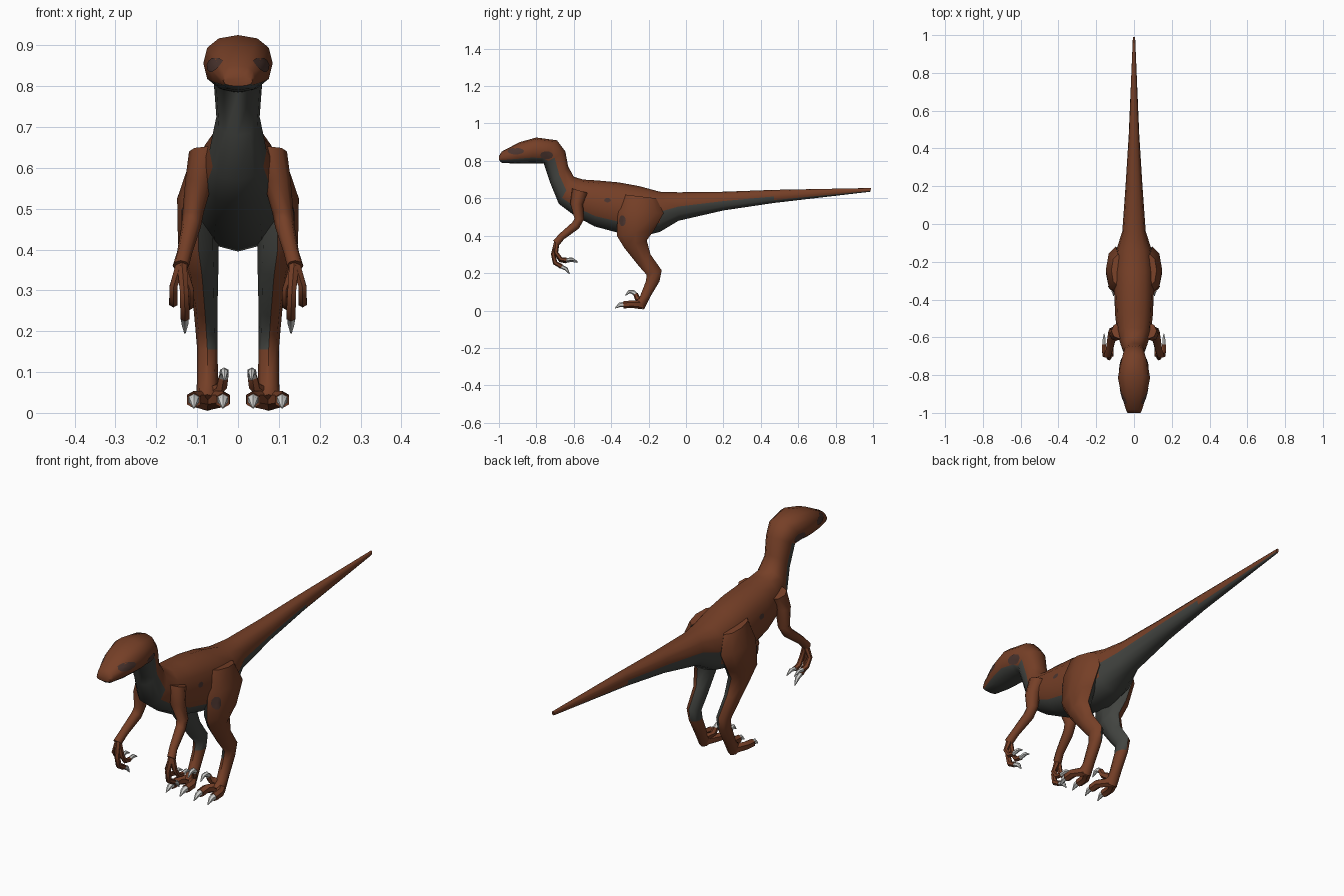
import bpy, bmesh, math
from mathutils import Vector
from mathutils.bvhtree import BVHTree

cube = bpy.data.objects.get("Cube")
if cube:
    bpy.data.objects.remove(cube, do_unlink=True)


def material(name, rgb):
    mat = bpy.data.materials.new(name)
    mat.use_nodes = True
    mat.diffuse_color = (*rgb, 1)
    bsdf = mat.node_tree.nodes["Principled BSDF"]
    bsdf.inputs["Base Color"].default_value = (*rgb, 1)
    bsdf.inputs["Roughness"].default_value = 0.8
    return mat


BROWN = material("brown hide", (.18, .05, .02))
GREY = material("grey belly", (.055, .058, .052))
SPOT = material("dark brown spot", (.07, .035, .028))
CLAW = material("white claw", (.65, .65, .63))
trees = []


def finish(name, bm, mats, angle=50):
    mesh = bpy.data.meshes.new(name)
    bm.to_mesh(mesh)
    obj = bpy.data.objects.new(name, mesh)
    bpy.context.collection.objects.link(obj)
    for mat in mats:
        mesh.materials.append(mat)
    bpy.ops.object.select_all(action='DESELECT')
    obj.select_set(True)
    bpy.context.view_layer.objects.active = obj
    bpy.ops.object.shade_smooth_by_angle(angle=math.radians(angle))
    return obj


def loft(name, rings, sides, mats, rule=None, boxy=1.0):
    """Skin rings of (x, front or top yz, back or bottom yz, half width)."""
    bm = bmesh.new()
    loops = []
    for x, a, b, w in rings:
        a, b = Vector((x, *a)), Vector((x, *b))
        loop = []
        for k in range(sides):
            t = math.pi / 2 + math.tau * k / sides
            c, s = (math.copysign(abs(v) ** boxy, v) for v in (math.cos(t), math.sin(t)))
            loop.append(bm.verts.new((a + b) / 2 + (a - b) / 2 * s + Vector((w * c, 0, 0))))
        loops.append(loop)
    sector = {}
    for i, (p, q) in enumerate(zip(loops, loops[1:])):
        for k in range(sides):
            j = (k + 1) % sides
            face = bm.faces.new((p[k], p[j], q[j], q[k]))
            sector[face] = (i, math.sin(math.pi / 2 + math.tau * (k + .5) / sides))
    for loop in (loops[0], loops[-1]):
        bm.faces.new(loop)
    bmesh.ops.recalc_face_normals(bm, faces=bm.faces)
    if rule:
        for face, (i, height) in sector.items():
            face.material_index = int(rule(face, i, height))
    trees.append(BVHTree.FromBMesh(bm))
    obj = finish(name, bm, mats)
    bm.free()
    return obj


def tube(name, path, sides, mat):
    """Round limb along points of (x, y, z, radius)."""
    rings = []
    for i, (x, y, z, r) in enumerate(path):
        p, q = path[max(i - 1, 0)], path[min(i + 1, len(path) - 1)]
        d = Vector((q[1] - p[1], q[2] - p[2])).normalized() * r
        rings.append((x, (y - d.y, z + d.x), (y + d.y, z - d.x), r))
    return loft(name, rings, sides, [mat])


# Body from tail tip to snout: top point, bottom point, half width
body = [
    ((.99, .655), (.985, .635), .006),
    ((.47, .645), (.47, .575), .028),
    ((.2, .635), (.2, .535), .045),
    ((-.04, .632), (-.04, .48), .062),
    ((-.14, .635), (-.14, .42), .095),
    ((-.25, .665), (-.24, .395), .105),
    ((-.36, .685), (-.36, .415), .105),
    ((-.47, .695), (-.49, .45), .1),
    ((-.55, .7), (-.6, .51), .09),
    ((-.6, .715), (-.68, .57), .07),
    ((-.63, .77), (-.725, .68), .053),
    ((-.645, .85), (-.76, .785), .06),
    ((-.69, .91), (-.785, .787), .072),
    ((-.8, .925), (-.83, .787), .085),
    ((-.89, .9), (-.91, .785), .068),
    ((-.985, .85), (-.985, .79), .042),
    ((-1, .825), (-.998, .8), .036),
]


def belly(face, i, height):
    deep = i in (1, 2, 3, 9, 10)
    return height < (0 if deep else -.5)


loft("body", [(0, *r) for r in body], 12, [BROWN, GREY], belly, .85)

# Leg from hip to heel: x, front point, back point, half width
leg = [
    (.085, (-.33, .62), (-.16, .6), .035),
    (.097, (-.365, .53), (-.12, .52), .052),
    (.097, (-.37, .4), (-.17, .43), .05),
    (.088, (-.33, .335), (-.21, .375), .04),
    (.08, (-.25, .235), (-.19, .3), .03),
    (.077, (-.21, .19), (-.13, .215), .027),
    (.075, (-.215, .155), (-.142, .155), .025),
    (.075, (-.25, .065), (-.19, .075), .026),
    (.075, (-.28, .045), (-.225, .005), .028),
]
arm = [(.075, -.565, .64, .045), (.095, -.585, .57, .034), (.11, -.57, .49, .026),
       (.115, -.59, .455, .024), (.13, -.665, .395, .019), (.14, -.695, .36, .02)]

for side, s in (("left", 1), ("right", -1)):
    def flip(points):
        return [(s * p[0], *p[1:]) for p in points]

    def digit(name, flesh, nail):
        tube(f"{side}_{name}", flip(flesh), 6, BROWN)
        tube(f"{side}_{name}_claw", flip(nail), 6, CLAW)

    def inner(face, i, height):
        return face.normal.x * s < -.4 and face.calc_center_median().z > .12

    loft(f"{side}_leg", flip(leg), 8, [BROWN, GREY], inner)
    tube(f"{side}_arm", flip(arm), 8, BROWN)

    # Walking toes
    for name, x in (("inner_toe", .037), ("outer_toe", .108)):
        digit(name,
              [(.075, -.23, .03, .024), (x, -.29, .034, .02), (x, -.335, .03, .019)],
              [(x, -.325, .033, .016), (x, -.355, .03, .012), (x, -.38, .012, .002)])

    # Raised sickle toe
    digit("sickle_toe",
          [(.065, -.235, .05, .02), (.04, -.26, .065, .015), (.035, -.27, .09, .013)],
          [(.035, -.268, .085, .012), (.034, -.285, .1, .012), (.033, -.305, .1, .009),
           (.033, -.325, .08, .002)])

    # Fingers
    digit("long_finger",
          [(.138, -.69, .37, .014), (.132, -.71, .3, .012), (.13, -.7, .255, .013),
           (.13, -.665, .235, .013)],
          [(.13, -.67, .237, .011), (.13, -.64, .222, .01), (.13, -.622, .195, .002)])
    for name, x, drop in (("outer_finger", .158, 0), ("inner_finger", .118, .006)):
        digit(name,
              [(.14, -.69, .365, .014), (x, -.695, .31 - drop, .011),
               (x, -.67, .275 - drop, .012), (x, -.64, .27 - drop, .012)],
              [(x, -.645, .27 - drop, .01), (x, -.61, .275 - drop, .009),
               (x, -.58, .262 - drop, .002)])


def spot(name, y, z, ry, rz, s):
    """Thin painted patch laid on the outer side of the hide."""
    bm = bmesh.new()
    rim = []
    for ring in (0, .5, 1):
        for k in range(10 if ring else 1):
            t = math.tau * k / 10
            start = Vector((s, y + ry * ring * math.cos(t), z + rz * ring * math.sin(t)))
            hits = [h for h in (tree.ray_cast(start, Vector((-s, 0, 0))) for tree in trees)
                    if h[0] and h[0].x * s > 0]
            if not hits:
                bm.free()
                return
            hit = min(hits, key=lambda h: h[3])
            rim.append(bm.verts.new(hit[0] + Vector((s * .003, 0, 0))))
    for k in range(10):
        j = (k + 1) % 10
        bm.faces.new((rim[0], rim[1 + k], rim[1 + j]))
        bm.faces.new((rim[1 + k], rim[11 + k], rim[11 + j], rim[1 + j]))
    for face in bm.faces:
        face.normal_update()
        if face.normal.x * s < 0:
            face.normal_flip()
    finish(name, bm, [SPOT])
    bm.free()


# Dark markings on face, flank and thigh
marks = {"eye_patch": (-.91, .852, .045, .018), "cheek_patch": (-.745, .83, .035, .022),
         "flank_spot": (-.42, .59, .018, .012), "thigh_spot": (-.34, .48, .018, .03)}
for side, s in (("left", 1), ("right", -1)):
    for name, place in marks.items():
        spot(f"{side}_{name}", *place, s)
